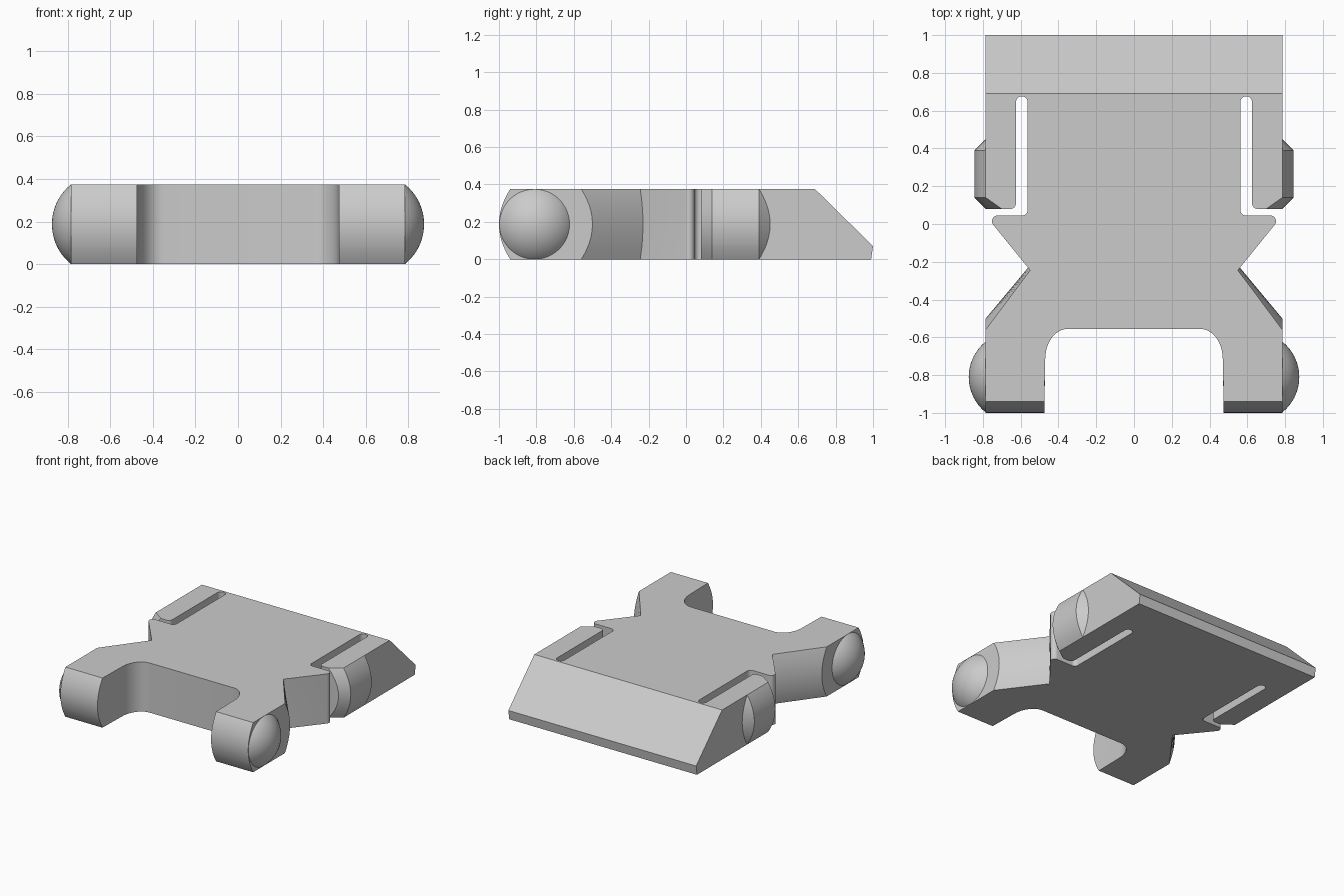
import bpy, bmesh
from math import cos, sin, radians, pi
from mathutils import Matrix

cube = bpy.data.objects.get("Cube")
if cube:
    bpy.data.objects.remove(cube, do_unlink=True)

HEIGHT, SIDE = 0.375, 0.785
MID = HEIGHT / 2

grey = bpy.data.materials.new("light grey")
grey.use_nodes = True
colour = (0.6, 0.6, 0.6, 1)
grey.diffuse_color = colour
grey.node_tree.nodes["Principled BSDF"].inputs["Base Color"].default_value = colour


def finish(name, bm):
    bmesh.ops.recalc_face_normals(bm, faces=bm.faces[:])
    mesh = bpy.data.meshes.new(name)
    bm.to_mesh(mesh)
    bm.free()
    mesh.materials.append(grey)
    obj = bpy.data.objects.new(name, mesh)
    bpy.context.collection.objects.link(obj)
    bpy.ops.object.select_all(action='DESELECT')
    obj.select_set(True)
    bpy.context.view_layer.objects.active = obj
    bpy.ops.object.shade_smooth_by_angle(angle=radians(30))
    return obj


def arc(cx, cy, rx, ry, start, end, steps=8):
    angles = [radians(start + (end - start) * i / steps) for i in range(steps + 1)]
    return [(cx + rx * cos(a), cy + ry * sin(a)) for a in angles]


def back_edge(z):
    # Short lip, then the long slope up to the top
    if z <= 0.07:
        return 0.99 + 0.01 * z / 0.07
    return 1 - 0.31 * (z - 0.07) / (HEIGHT - 0.07)


def outline(z):
    # Rounded ends bulge most at mid height
    b = 1 - ((z - MID) / MID) ** 2
    front = -0.94 - 0.06 * b
    half = arc(0.35, -0.715, 0.12, 0.16, 90, 0, 12)              # front recess
    half += [(0.475, front), (SIDE, front),                      # front leg
             (SIDE, -0.56 + 0.06 * b),
             (0.55 + 0.01 * b, -0.245 + 0.015 * b)]              # side notch
    half += arc(0.722, 0.015, 0.03, 0.03, -40, 90)               # pointed wing
    half += arc(0.593, 0.075, 0.03, 0.03, 270, 180)
    half += arc(0.594, 0.645, 0.031, 0.031, 180, 0, 12)          # slot end
    half += arc(0.655, 0.11, 0.03, 0.03, 180, 270)               # clip arm
    half += [(0.70 + 0.085 * b, 0.08),
             (SIDE + 0.06 * b, 0.14), (SIDE + 0.06 * b, 0.39),   # clip bump
             (SIDE, 0.39 + 0.06 * b),
             (SIDE, back_edge(z))]
    return half + [(-x, y) for x, y in reversed(half)]


# Body: stacked outlines joined into one solid
bm = bmesh.new()
levels = sorted([HEIGHT * (1 - cos(pi * i / 16)) / 2 for i in range(17)] + [0.07])
rings = [[bm.verts.new((x, y, z)) for x, y in outline(z)] for z in levels]
for low, high in zip(rings, rings[1:]):
    for i in range(len(low)):
        j = (i + 1) % len(low)
        bm.faces.new((low[i], low[j], high[j], high[i]))
bm.faces.new(rings[0][::-1])
bm.faces.new(rings[-1])
bmesh.ops.remove_doubles(bm, verts=bm.verts[:], dist=0.0001)
finish("clip_body", bm)

# Domed pivots on the outside of the front legs
DOME = 0.09
RADIUS = (MID ** 2 + DOME ** 2) / (2 * DOME)
for name, side in (("left_pivot", 1), ("right_pivot", -1)):
    bm = bmesh.new()
    place = Matrix.Translation((side * (SIDE + DOME - RADIUS), -0.81, MID))
    bmesh.ops.create_uvsphere(bm, u_segments=48, v_segments=40, radius=RADIUS,
                              matrix=place @ Matrix.Rotation(pi / 2, 4, 'Y'))
    bmesh.ops.bisect_plane(bm, geom=bm.verts[:] + bm.edges[:] + bm.faces[:],
                           plane_co=(side * SIDE, 0, 0), plane_no=(side, 0, 0),
                           clear_inner=True)
    bmesh.ops.holes_fill(bm, edges=[e for e in bm.edges if e.is_boundary])
    finish(name, bm)
